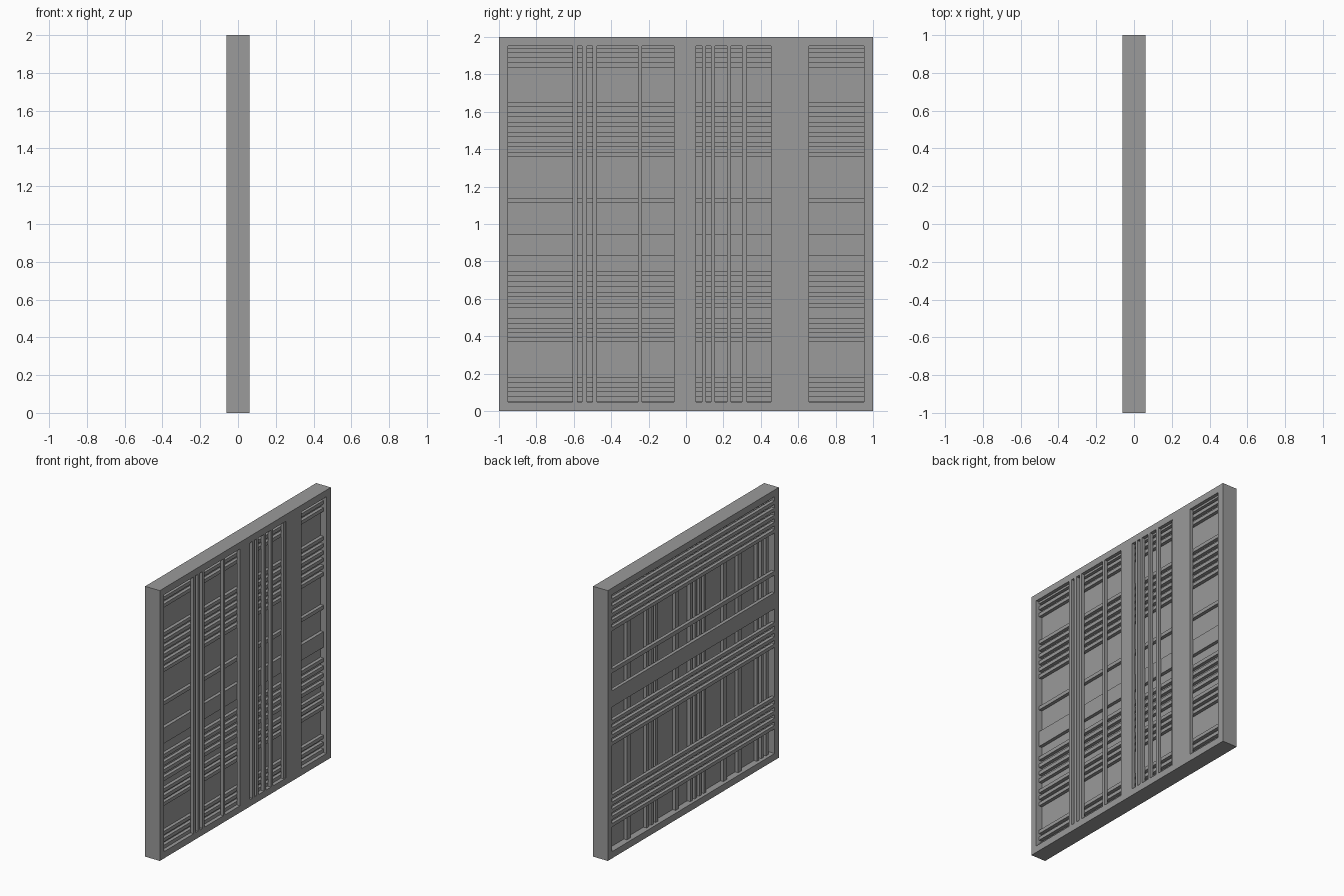
import bpy, bmesh

if "Cube" in bpy.data.objects:
    bpy.data.objects.remove(bpy.data.objects["Cube"])

T = 0.06      # half thickness of the panel
B = 0.05      # frame border
D = 0.025     # depth of one slat layer

# dark grey finish shared by every part
grey = bpy.data.materials.new("dark_grey")
grey.diffuse_color = (0.325, 0.325, 0.325, 1)
grey.use_nodes = True
grey.node_tree.nodes["Principled BSDF"].inputs["Base Color"].default_value = grey.diffuse_color


def add_box(bm, x0, x1, y0, y1, z0, z1):
    ret = bmesh.ops.create_cube(bm, size=1)
    for v in ret["verts"]:
        v.co.x = x0 if v.co.x < 0 else x1
        v.co.y = y0 if v.co.y < 0 else y1
        v.co.z = z0 if v.co.z < 0 else z1


def finish(bm, name):
    me = bpy.data.meshes.new(name)
    bm.to_mesh(me)
    bm.free()
    me.materials.append(grey)
    ob = bpy.data.objects.new(name, me)
    bpy.context.collection.objects.link(ob)
    return ob


def vertical_slats(name, spans, x0, x1):
    bm = bmesh.new()
    for a, b in spans:
        add_box(bm, x0, x1, a, b, B, 2 - B)
    return finish(bm, name)


def horizontal_slats(name, spans, x0, x1):
    bm = bmesh.new()
    for a, b in spans:
        add_box(bm, x0, x1, -1 + B, 1 - B, a, b)
    return finish(bm, name)


def group(top, count, width=0.026, pitch=0.053):
    return [(top - i * pitch - width, top - i * pitch) for i in range(count)]


# square outer frame: ring with an open centre
bm = bmesh.new()
rings = []
for h, x in ((1, -T), (1, T), (1 - B, T), (1 - B, -T)):
    rings.append([bm.verts.new((x, sy * h, 1 + sz * h))
                  for sy, sz in ((-1, -1), (1, -1), (1, 1), (-1, 1))])
for r in range(4):
    a, b = rings[r], rings[(r + 1) % 4]
    for i in range(4):
        j = (i + 1) % 4
        bm.faces.new((a[i], a[j], b[j], b[i]))
bmesh.ops.recalc_face_normals(bm, faces=bm.faces)
finish(bm, "outer_frame")

# thin core board between the slat layers
bm = bmesh.new()
add_box(bm, -T + 2 * D, T - 2 * D, -1 + B, 1 - B, B, 2 - B)
finish(bm, "core_board")

# right face: upright slats flush with the frame
vertical_slats("right_upright_slats", [
    (-0.605, -0.58), (-0.555, -0.53), (-0.50, -0.475), (-0.257, -0.235),
    (-0.064, 0.053), (0.085, 0.107), (0.133, 0.155), (0.219, 0.24),
    (0.30, 0.326), (0.476, 0.656)], T - D, T)

# slightly sunken strip beside the wide upright
vertical_slats("right_sunken_strip", [(0.455, 0.476)], T - D, T - 0.006)

# right face: cross slats one layer down
horizontal_slats("right_cross_slats",
                 [(1.935, 1.95)] + group(1.915, 2) + group(1.65, 6)
                 + [(1.113, 1.14), (0.83, 0.945)]
                 + group(0.75, 4, 0.027, 0.057) + group(0.495, 3, pitch=0.05)
                 + group(0.18, 3, pitch=0.051), T - 2 * D, T - D)

# left face: cross slats flush with the frame
horizontal_slats("left_cross_slats",
                 group(1.92, 5) + [(1.37, 1.40), (1.12, 1.24)]
                 + group(1.02, 4) + group(0.47, 5), -T, -T + D)

# left face: upright slats one layer down
vertical_slats("left_upright_slats",
               [(0.70, 0.74)] + group(0.51, 3) + [(0.14, 0.17)]
               + group(0.0, 4) + [(-0.43, -0.39), (-0.60, -0.56)]
               + group(-0.78, 3), -T + D, -T + 2 * D)
